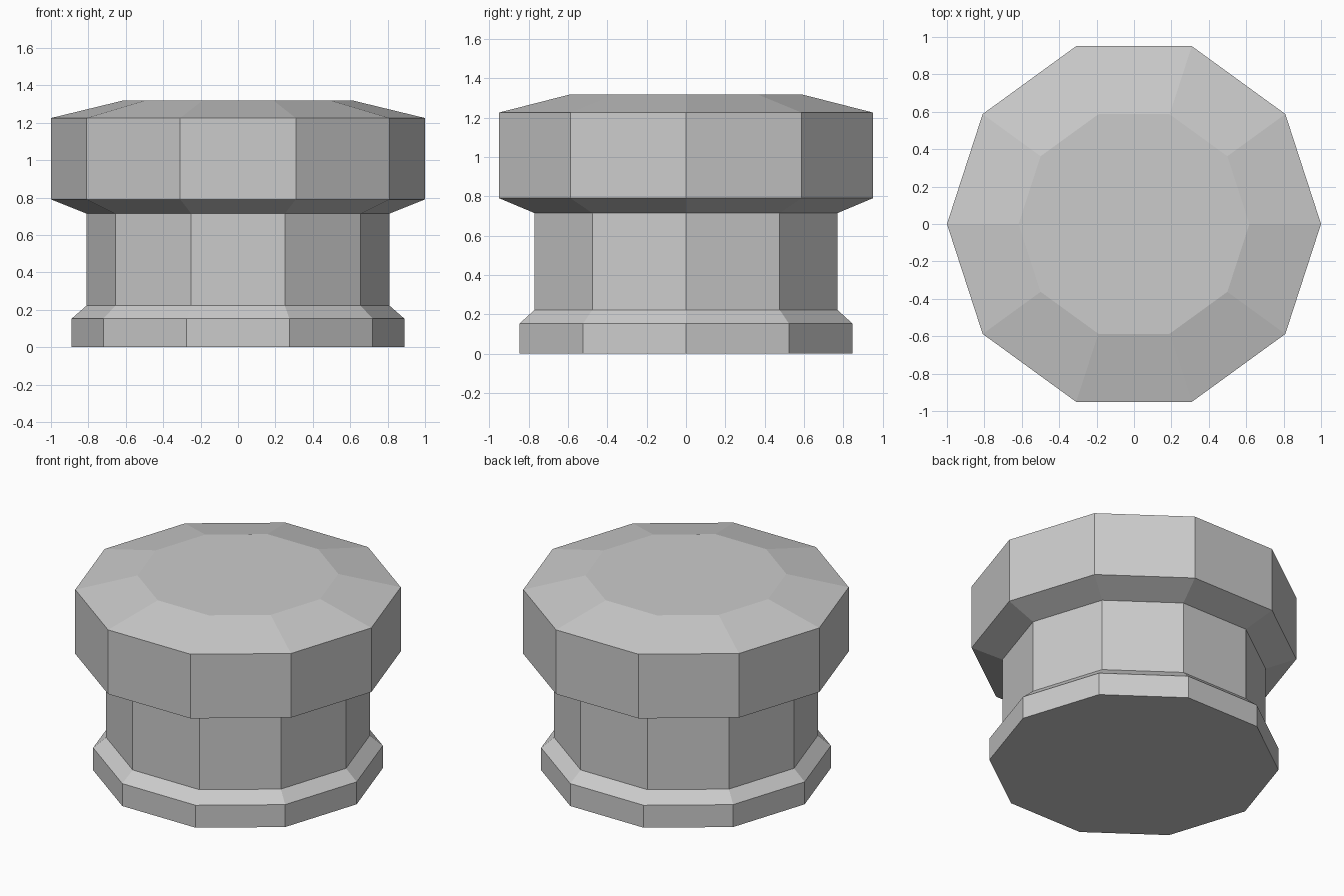
import bpy, bmesh
from math import cos, sin, tau

if "Cube" in bpy.data.objects:
    bpy.data.objects.remove(bpy.data.objects["Cube"])

SIDES = 10

# Outline of the stud from foot to cap: (radius, height)
PROFILE = [(0.89, 0.0), (0.89, 0.152), (0.81, 0.222), (0.81, 0.714),
           (1.0, 0.79), (1.0, 1.225), (0.617, 1.318)]


def lathe(name, profile, sides):
    """Flat-faced solid of revolution, capped at both ends."""
    bm = bmesh.new()
    rings = [[bm.verts.new((r * cos(tau * i / sides), r * sin(tau * i / sides), z))
              for i in range(sides)] for r, z in profile]
    for low, high in zip(rings, rings[1:]):
        for i in range(sides):
            j = (i + 1) % sides
            bm.faces.new((low[i], low[j], high[j], high[i]))
    bm.faces.new(rings[0][::-1])
    bm.faces.new(rings[-1])
    mesh = bpy.data.meshes.new(name)
    bm.to_mesh(mesh)
    bm.free()
    obj = bpy.data.objects.new(name, mesh)
    bpy.context.collection.objects.link(obj)
    return obj


# Ten-sided post with foot, neck and wide bevelled cap
lathe("capped_post", PROFILE, SIDES)
